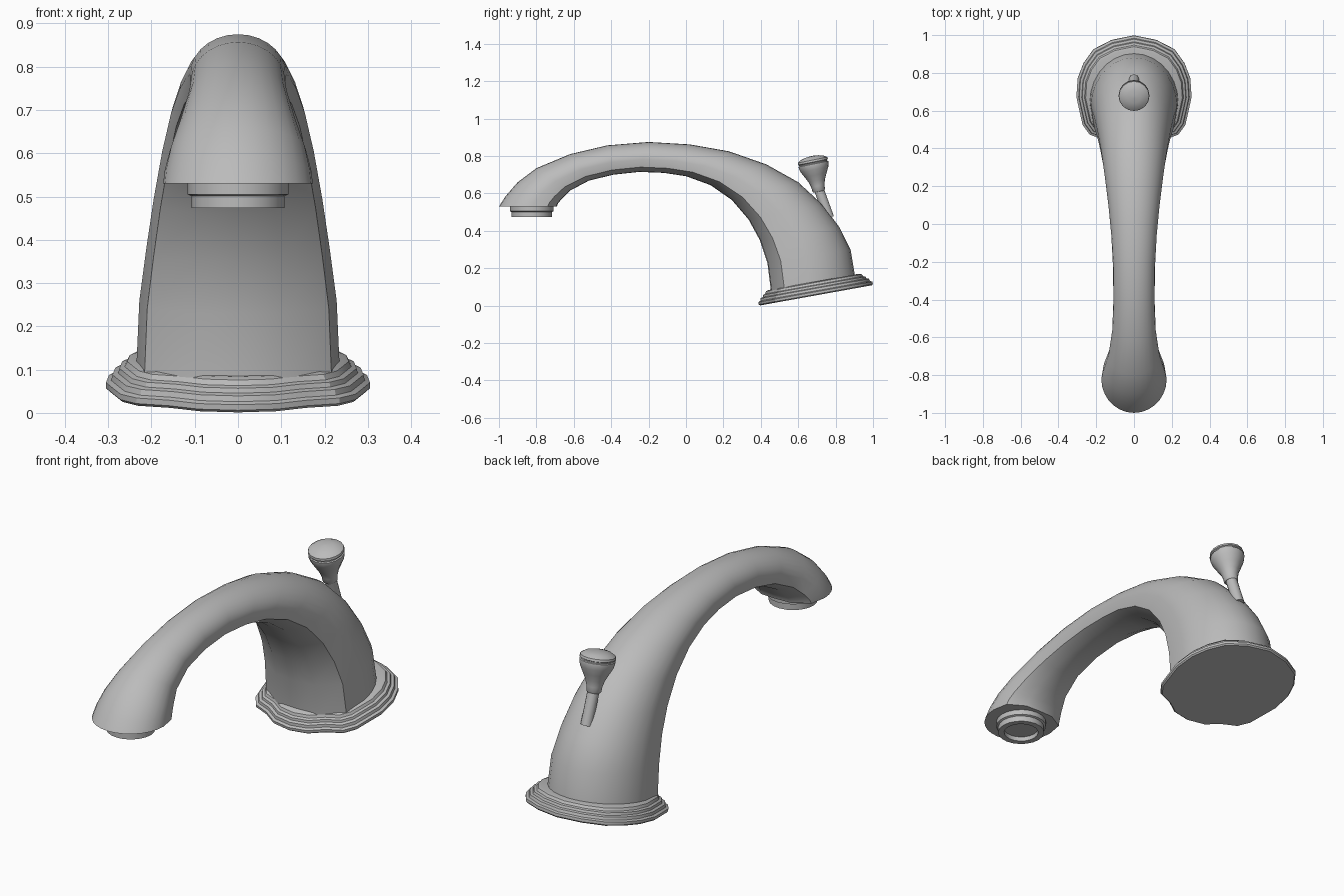
import bpy, math
from mathutils import Matrix, Vector

cube = bpy.data.objects.get("Cube")
if cube:
    bpy.data.objects.remove(cube, do_unlink=True)

metal = bpy.data.materials.new("satin_grey")
metal.use_nodes = True
GREY = (0.5, 0.5, 0.5, 1)
metal.diffuse_color = GREY
metal.node_tree.nodes["Principled BSDF"].inputs["Base Color"].default_value = GREY

TILT = math.radians(10.2)


def loft(name, rings, angle=40, matrix=Matrix()):
    """Skin equal-length rings of points and cap both ends."""
    n = len(rings[0])
    verts = [matrix @ Vector(p) for ring in rings for p in ring]
    faces = [(i * n + j, i * n + (j + 1) % n, (i + 1) * n + (j + 1) % n, (i + 1) * n + j)
             for i in range(len(rings) - 1) for j in range(n)]
    faces += [tuple(reversed(range(n))), tuple(range(len(verts) - n, len(verts)))]
    mesh = bpy.data.meshes.new(name)
    mesh.from_pydata(verts, [], faces)
    mesh.materials.append(metal)
    obj = bpy.data.objects.new(name, mesh)
    bpy.context.collection.objects.link(obj)
    bpy.ops.object.select_all(action='DESELECT')
    obj.select_set(True)
    bpy.context.view_layer.objects.active = obj
    bpy.ops.object.mode_set(mode='EDIT')
    bpy.ops.mesh.select_all(action='SELECT')
    bpy.ops.mesh.normals_make_consistent(inside=False)
    bpy.ops.object.mode_set(mode='OBJECT')
    bpy.ops.object.shade_smooth_by_angle(angle=math.radians(angle))
    return obj


def lathe(name, profile, matrix, sides=18, angle=40):
    """Revolve (radius, height) pairs around local z."""
    rings = [[(r * math.cos(2 * math.pi * k / sides), r * math.sin(2 * math.pi * k / sides), h)
              for k in range(sides)] for r, h in profile]
    return loft(name, rings, angle, matrix)


def mirrored(half):
    """Close a half outline, whose ends lie on x = 0, with its mirror image."""
    return half + [(-x, y) for x, y in reversed(half[1:-1])]


# Spout: arched sweep, stations of (outer y, outer z, inner y, inner z, half width)
stations = [
    (0.905, 0.15, 0.455, 0.07, 0.235), (0.88, 0.30, 0.435, 0.23, 0.228),
    (0.82, 0.42, 0.395, 0.35, 0.212), (0.73, 0.54, 0.335, 0.46, 0.195),
    (0.60, 0.66, 0.245, 0.565, 0.175), (0.43, 0.755, 0.13, 0.645, 0.155),
    (0.23, 0.825, 0.00, 0.692, 0.135), (0.02, 0.862, -0.12, 0.71, 0.12),
    (-0.20, 0.875, -0.25, 0.715, 0.111), (-0.42, 0.857, -0.39, 0.70, 0.109),
    (-0.62, 0.81, -0.52, 0.668, 0.115), (-0.80, 0.735, -0.62, 0.615, 0.135),
    (-0.90, 0.66, -0.665, 0.57, 0.157), (-0.965, 0.585, -0.685, 0.545, 0.169),
    (-1.00, 0.53, -0.69, 0.53, 0.173)]
# Section as (width factor, depth factor): flat chamfered underside, round back
WAIST = 0.42
section = [(0, 0), (0.45, 0.01), (0.92, 0.16)]
section += [(math.cos(a), WAIST + (1 - WAIST) * math.sin(a))
            for a in (math.pi / 2 * k / 7 for k in range(7))] + [(0, 1)]
section = mirrored(section)
loft("spout_body", [[(w * sx, iy + (oy - iy) * u, iz + (oz - iz) * u) for sx, u in section]
                    for oy, oz, iy, iz, w in stations])

# Stepped base plate with a lobed outline, tilted backwards
outline = mirrored([(0, -0.31), (0.09, -0.295), (0.16, -0.25), (0.235, -0.222), (0.272, -0.17),
                    (0.29, -0.09), (0.305, -0.02), (0.298, 0.08), (0.268, 0.16), (0.215, 0.235),
                    (0.12, 0.285), (0, 0.31)])
steps = [(0.006, 0), (0, 0.006), (0, 0.019), (0.012, 0.024), (0.015, 0.037), (0.028, 0.041),
         (0.031, 0.052), (0.043, 0.056), (0.049, 0.068), (0.062, 0.073)]
base_frame = Matrix.Translation((0, 0.695, 0.055)) @ Matrix.Rotation(TILT, 4, 'X')
loft("base_plate", [[(x * (1 - d / 0.305), y * (1 - d / 0.305), h) for x, y in outline]
                    for d, h in steps], 30, base_frame)

# Outlet nozzle with a recessed opening
lathe("outlet_nozzle", [(0.117, 0.06), (0.117, -0.025), (0.108, -0.029), (0.108, -0.057),
                        (0.08, -0.057), (0.08, -0.035)],
      Matrix.Translation((0, -0.825, 0.53)), 20)

# Lift rod and its flared knob
knob_frame = Matrix.Translation((0, 0.711, 0.61)) @ Matrix.Rotation(math.radians(11.5), 4, 'X')
rod_frame = Matrix.Translation((0, 0.711, 0.62)) @ Matrix.Rotation(math.radians(20), 4, 'X')
lathe("lift_rod", [(0.027, -0.16), (0.027, 0.01)], rod_frame, 14)
lathe("lift_knob", [(0.029, 0), (0.034, 0.006), (0.036, 0.03), (0.045, 0.06), (0.06, 0.09),
                    (0.075, 0.12), (0.081, 0.14), (0.081, 0.15), (0.076, 0.153), (0.076, 0.158),
                    (0.082, 0.161), (0.08, 0.172), (0.062, 0.184), (0.035, 0.191), (0.006, 0.194)],
      knob_frame, 16)
